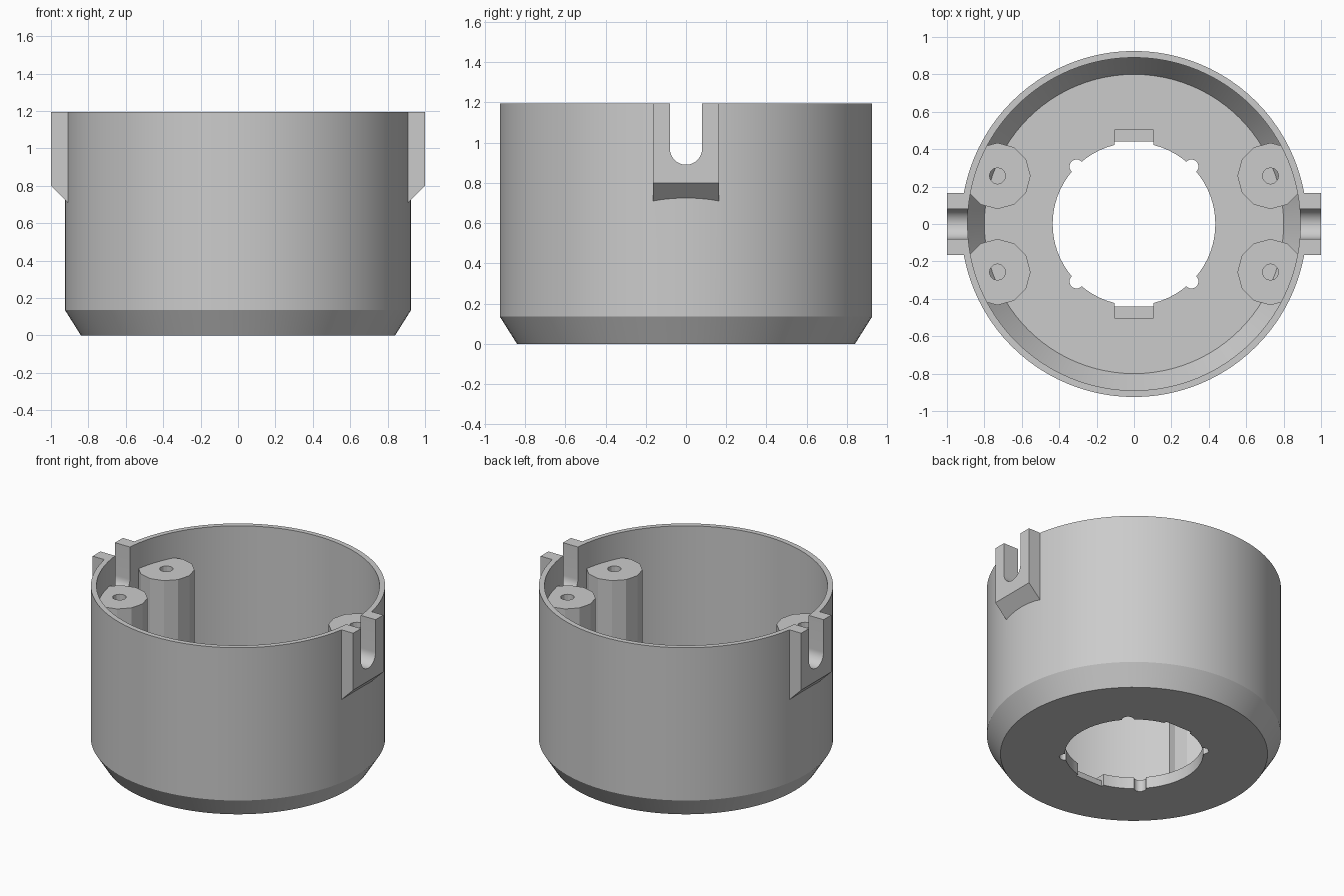
import bpy, bmesh, math

if "Cube" in bpy.data.objects:
    bpy.data.objects.remove(bpy.data.objects["Cube"], do_unlink=True)

HEIGHT, FLOOR = 1.195, 0.08

grey = bpy.data.materials.new("light grey plastic")
grey.use_nodes = True
colour = (0.6, 0.6, 0.6, 1)
grey.diffuse_color = colour
grey.node_tree.nodes["Principled BSDF"].inputs["Base Color"].default_value = colour


def finish(name, bm):
    bmesh.ops.recalc_face_normals(bm, faces=bm.faces)
    mesh = bpy.data.meshes.new(name)
    bm.to_mesh(mesh)
    bm.free()
    mesh.materials.append(grey)
    obj = bpy.data.objects.new(name, mesh)
    bpy.context.collection.objects.link(obj)
    return obj


def prism(name, points, offset):
    """Close a 3D outline and extrude it along offset."""
    bm = bmesh.new()
    face = bm.faces.new([bm.verts.new(p) for p in points])
    top = bmesh.ops.extrude_face_region(bm, geom=[face])["geom"]
    verts = [v for v in top if isinstance(v, bmesh.types.BMVert)]
    bmesh.ops.translate(bm, vec=offset, verts=verts)
    return finish(name, bm)


def cylinder(name, x, y, radius, low, high, sides):
    ring = [math.tau * i / sides for i in range(sides)]
    points = [(x + radius * math.cos(a), y + radius * math.sin(a), low) for a in ring]
    return prism(name, points, (0, 0, high - low))


def box(name, half_x, half_y, low, high):
    points = [(-half_x, -half_y, low), (half_x, -half_y, low),
              (half_x, half_y, low), (-half_x, half_y, low)]
    return prism(name, points, (0, 0, high - low))


def lathe(name, profile, sides=96):
    bm = bmesh.new()
    verts = [bm.verts.new((r, 0, z)) for r, z in profile]
    edges = [bm.edges.new(pair) for pair in zip(verts, verts[1:])]
    bmesh.ops.spin(bm, geom=verts + edges, cent=(0, 0, 0), axis=(0, 0, 1),
                   angle=math.tau, steps=sides)
    bmesh.ops.remove_doubles(bm, verts=bm.verts, dist=0.0001)
    return finish(name, bm)


def combine(obj, tool, operation):
    mod = obj.modifiers.new(operation, 'BOOLEAN')
    mod.operation, mod.solver, mod.object = operation, 'EXACT', tool
    bpy.context.view_layer.objects.active = obj
    bpy.ops.object.modifier_apply(modifier=mod.name)
    bpy.data.objects.remove(tool, do_unlink=True)


def smooth(obj, degrees):
    bpy.ops.object.select_all(action='DESELECT')
    obj.select_set(True)
    bpy.context.view_layer.objects.active = obj
    bpy.ops.object.shade_smooth_by_angle(angle=math.radians(degrees))


# Cup with chamfered base and thin wall
housing = lathe("housing", [
    (0, 0), (0.84, 0), (0.925, 0.135), (0.925, HEIGHT),
    (0.89, HEIGHT), (0.89, 0.215), (0.80, FLOOR), (0, FLOOR)])

# Side lugs with sloping undersides
for side in (1, -1):
    outline = [(0.9, HEIGHT), (1, HEIGHT), (1, 0.8), (0.9, 0.7)]
    lug = prism("lug", [(side * x, -0.165, z) for x, z in outline], (0, 0.33, 0))
    combine(housing, lug, 'UNION')

# Round-bottomed slots through lugs and wall
for side in (1, -1):
    arc = [math.pi + math.pi * i / 24 for i in range(25)]
    outline = [(0.08 * math.cos(a), 0.97 + 0.08 * math.sin(a)) for a in arc]
    outline += [(0.08, 1.4), (-0.08, 1.4)]
    slot = prism("slot", [(side * 0.8, y, z) for y, z in outline], (side * 0.4, 0, 0))
    combine(housing, slot, 'DIFFERENCE')

# Central opening with four round notches and two stepped tabs
combine(housing, cylinder("opening", 0, 0, 0.435, -0.1, 0.3, 72), 'DIFFERENCE')
for x in (0.307, -0.307):
    for y in (0.307, -0.307):
        combine(housing, cylinder("notch", x, y, 0.038, -0.1, 0.3, 20), 'DIFFERENCE')
combine(housing, box("tab_gap", 0.105, 0.442, -0.1, 0.3), 'DIFFERENCE')
combine(housing, box("tab_recess", 0.105, 0.503, 0.04, 0.3), 'DIFFERENCE')
smooth(housing, 25)

# Four screw posts, trimmed to sit inside the wall
for x, x_name in ((0.73, "left"), (-0.73, "right")):
    for y, y_name in ((-0.257, "front"), (0.257, "back")):
        post = cylinder(f"{y_name}_{x_name}_screw_post", x, y, 0.177, 0.06, 1.018, 12)
        trim = lathe("trim", [(0, 0.05), (0.81, 0.05), (0.905, 0.2),
                              (0.905, 1.1), (0, 1.1)])
        combine(post, trim, 'INTERSECT')
        combine(post, cylinder("bore", x, y, 0.043, 0, 1.3, 12), 'DIFFERENCE')
        smooth(post, 20)
